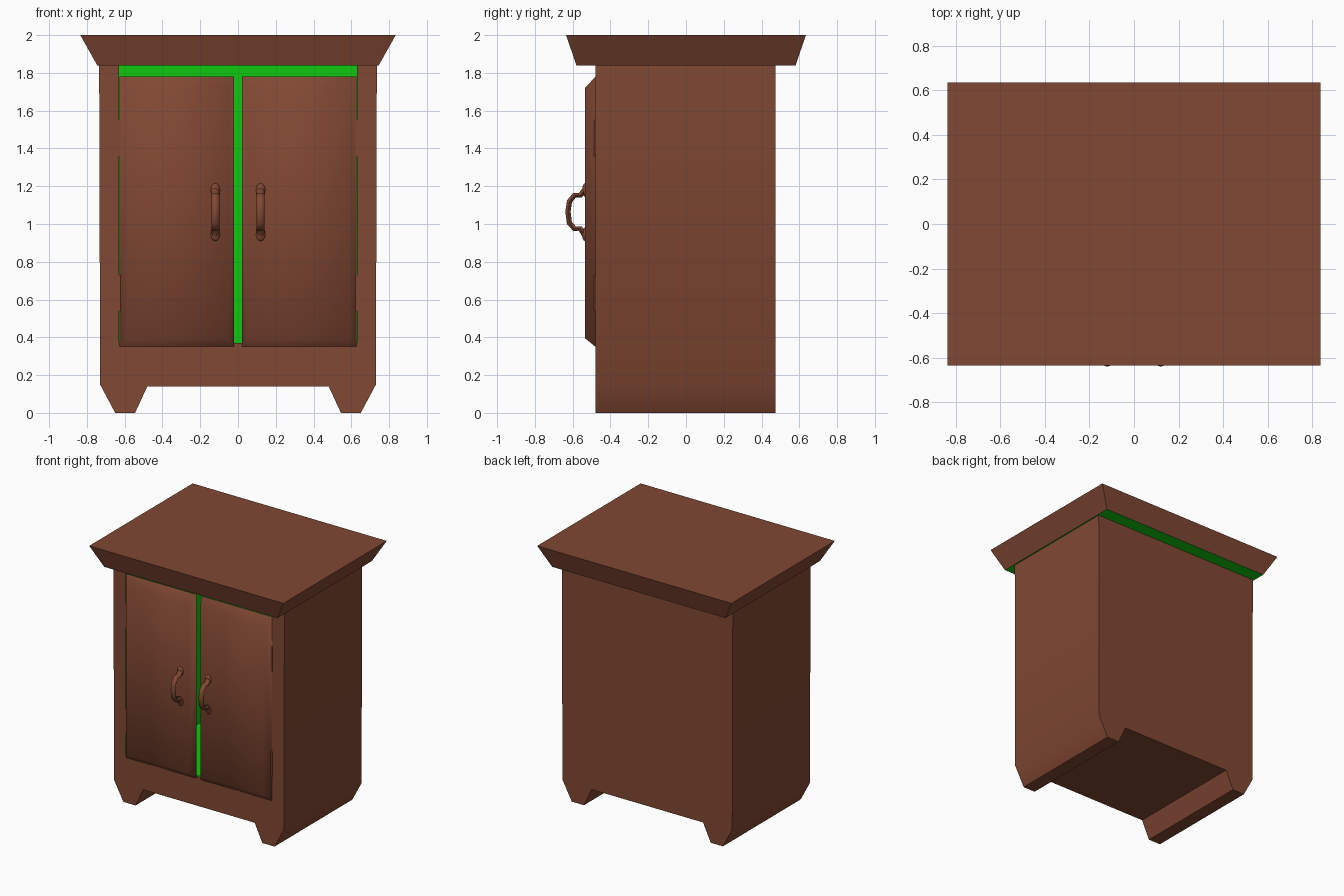
import bpy, bmesh, math
from mathutils import Vector

cube = bpy.data.objects.get("Cube")
if cube:
    bpy.data.objects.remove(cube, do_unlink=True)


def material(name, rgb):
    m = bpy.data.materials.new(name)
    m.use_nodes = True
    m.diffuse_color = (*rgb, 1)
    bsdf = m.node_tree.nodes["Principled BSDF"]
    bsdf.inputs["Base Color"].default_value = (*rgb, 1)
    bsdf.inputs["Roughness"].default_value = 0.8
    return m


BROWN = material("brown wood", (0.22, 0.065, 0.033))
GREEN = material("green lining", (0.005, 0.58, 0.005))


def finish(name, bm, angle=None):
    bmesh.ops.recalc_face_normals(bm, faces=bm.faces)
    me = bpy.data.meshes.new(name)
    bm.to_mesh(me)
    bm.free()
    ob = bpy.data.objects.new(name, me)
    bpy.context.collection.objects.link(ob)
    me.materials.append(BROWN)
    me.materials.append(GREEN)
    if angle:
        smooth(ob, angle)
    return ob


def activate(ob):
    bpy.ops.object.select_all(action='DESELECT')
    ob.select_set(True)
    bpy.context.view_layer.objects.active = ob


def smooth(ob, angle):
    activate(ob)
    bpy.ops.object.shade_smooth_by_angle(angle=math.radians(angle))


def prism(points, offset):
    """Extrude a closed outline of 3D points along an offset."""
    bm = bmesh.new()
    face = bm.faces.new([bm.verts.new(p) for p in points])
    ext = bmesh.ops.extrude_face_region(bm, geom=[face], use_keep_orig=True)
    moved = [v for v in ext["geom"] if isinstance(v, bmesh.types.BMVert)]
    bmesh.ops.translate(bm, verts=moved, vec=offset)
    return bm


def loft(rings):
    """Skin a list of equal-length point loops and cap both ends."""
    bm = bmesh.new()
    loops = [[bm.verts.new(p) for p in ring] for ring in rings]
    n = len(loops[0])
    for a, b in zip(loops, loops[1:]):
        for i in range(n):
            j = (i + 1) % n
            bm.faces.new((a[i], a[j], b[j], b[i]))
    bm.faces.new(loops[0])
    bm.faces.new(loops[-1])
    return bm


# Cabinet body with runner feet, hollowed out from the front
half = [(0.48, 0.14), (0.545, 0), (0.65, 0), (0.73, 0.15), (0.735, 1.84)]
outline = half + [(-x, z) for x, z in reversed(half)]
body = finish("cabinet_body", prism([(x, -0.48, z) for x, z in outline], (0, 0.955, 0)))

hollow = [(-0.6, 0.37), (-0.46, 0.37), (-0.46, 0.27), (0.45, 0.27), (0.45, 1.9), (-0.6, 1.9)]
cutter = finish("hollow_cutter", prism([(-0.63, y, z) for y, z in hollow], (1.26, 0, 0)))
cutter.hide_render = True
mod = body.modifiers.new("hollow", 'BOOLEAN')
mod.operation = 'DIFFERENCE'
mod.solver = 'EXACT'
mod.object = cutter
activate(body)
bpy.ops.object.modifier_apply(modifier=mod.name)
bpy.data.objects.remove(cutter, do_unlink=True)

# Inner walls take the lining colour
for p in body.data.polygons:
    c = p.center
    inside = abs(c.x) < 0.64 and -0.47 < c.y < 0.46 and 0.2 < c.z < 1.83
    p.material_index = 1 if inside else 0
smooth(body, 30)


# Flared cornice with a lined underside
def rect(x, y, z):
    return [(-x, -y, z), (x, -y, z), (x, y, z), (-x, y, z)]


cornice = finish("cornice", loft([rect(0.745, 0.58, 1.84), rect(0.835, 0.635, 2.0)]))
for p in cornice.data.polygons:
    if p.normal.z < -0.9:
        p.material_index = 1


# Doors: raised panels with chamfered edges
def panel(x0, x1, z0, z1, y):
    return [(x0, y, z0), (x1, y, z0), (x1, y, z1), (x0, y, z1)]


def handle_rings(side):
    path = [(-0.53, 1.19), (-0.56, 1.152), (-0.59, 1.153), (-0.617, 1.12), (-0.625, 1.065),
            (-0.617, 1.005), (-0.59, 0.975), (-0.56, 0.976), (-0.53, 0.93)]
    pts = [Vector((side * 0.12, y, z)) for y, z in path]
    rings = []
    for i, p in enumerate(pts):
        t = (pts[min(i + 1, len(pts) - 1)] - pts[max(i - 1, 0)]).normalized()
        n = t.cross(Vector((1, 0, 0)))
        ring = []
        for k in range(8):
            a = math.tau * k / 8
            ring.append(p + Vector((0.021 * math.cos(a), 0, 0)) + n * 0.014 * math.sin(a))
        rings.append(ring)
    return rings


for side, word in ((1, "left"), (-1, "right")):
    door = loft([panel(side * 0.02, side * 0.628, 0.35, 1.78, -0.479),
                 panel(side * 0.05, side * 0.59, 0.395, 1.72, -0.535)])
    finish(word + "_door", door, 80)

    # Pull handle and its two mounting pads
    finish(word + "_handle", loft(handle_rings(side)), 60)
    for z, pos in ((1.18, "upper"), (0.945, "lower")):
        bm = bmesh.new()
        bmesh.ops.create_uvsphere(bm, u_segments=10, v_segments=6, radius=1)
        bmesh.ops.scale(bm, vec=(0.026, 0.015, 0.036), verts=bm.verts)
        bmesh.ops.translate(bm, vec=(side * 0.12, -0.535, z), verts=bm.verts)
        finish(word + "_" + pos + "_handle_pad", bm, 60)

    # Thin hinge leaves at the outer edge of the door
    for z, pos in ((1.36, "upper"), (0.54, "lower")):
        leaf = [(side * x, -0.478, z + h) for x, h in ((0.615, 0), (0.634, 0), (0.634, 0.19), (0.615, 0.19))]
        finish(word + "_" + pos + "_hinge", prism(leaf, (0, -0.009, 0)))
